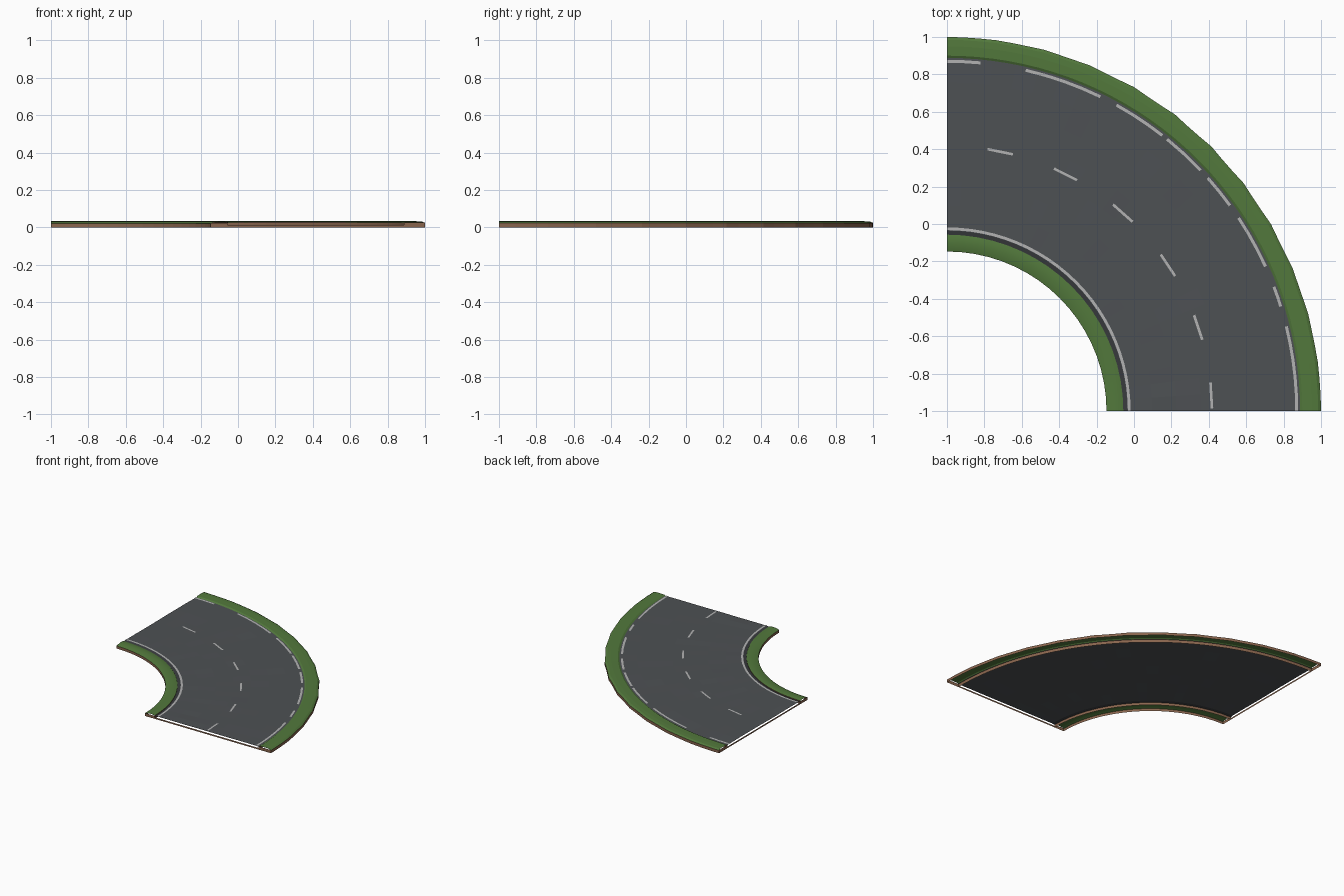
import bpy, math, random

if "Cube" in bpy.data.objects:
    bpy.data.objects.remove(bpy.data.objects["Cube"])
random.seed(4)
CX = CY = -1.0          # centre of the bend


def material(name, rgb):
    m = bpy.data.materials.new(name)
    m.diffuse_color = (*rgb, 1)
    m.use_nodes = True
    m.node_tree.nodes["Principled BSDF"].inputs["Base Color"].default_value = m.diffuse_color
    return m


ASPHALT = material("asphalt", (0.075, 0.082, 0.088))
GUTTER = material("dark_asphalt", (0.04, 0.043, 0.047))
GRASS = material("grass", (0.085, 0.19, 0.045))
EARTH = material("earth", (0.25, 0.13, 0.075))
PAINT = material("paint", (0.45, 0.45, 0.45))


def make(name, verts, faces, mat, smooth=False):
    me = bpy.data.meshes.new(name)
    me.from_pydata(verts, [], faces)
    me.materials.append(mat)
    ob = bpy.data.objects.new(name, me)
    bpy.context.collection.objects.link(ob)
    for p in me.polygons:
        p.use_smooth = smooth
    return ob


def polar(r, deg, z):
    a = math.radians(deg)
    return (CX + r * math.cos(a), CY + r * math.sin(a), z)


def wave(deg):
    return math.sin(math.radians(deg * 24)) * math.sin(math.radians(2 * deg))


def sweep(name, profile, mat, n=30, a0=0, a1=90, wobble=(), bump=0.0, smooth=False):
    """Sweep an (r, z) profile around the bend; profile runs inside to outside."""
    verts, faces, k = [], [], len(profile)
    for i in range(n + 1):
        deg = a0 + (a1 - a0) * i / n
        for j, (r, z) in enumerate(profile):
            dr = -0.007 * abs(wave(deg)) if j in wobble else 0
            dz = random.uniform(-bump, bump) if 0 < j < k - 1 else 0
            verts.append(polar(r + dr, deg, z + dz))
    for i in range(n):
        for j in range(k - 1):
            a = i * k + j
            faces.append((a, a + 1, a + k + 1, a + k))
    return make(name, verts, faces, mat, smooth)


# faceted road surface, open underneath
sweep("road_surface", [(0.965, 0.026)] + [(0.965 + 0.132 * i, 0.0265) for i in range(1, 7)]
      + [(1.895, 0.025)], ASPHALT, n=24, bump=0.0012)
sweep("inner_gutter", [(0.94, 0.021), (0.965, 0.026)], GUTTER, n=24)

# grass verges with rounded outer lips
sweep("inner_verge", [(0.853, 0.021), (0.872, 0.027), (0.90, 0.031), (0.925, 0.031), (0.943, 0.027)],
      GRASS, n=18, smooth=True)
sweep("outer_verge", [(1.888, 0.025), (1.90, 0.032), (1.95, 0.033), (1.985, 0.031), (2.0, 0.023)],
      GRASS, n=36, wobble=(3, 4))

# earth walls hanging below the edges
sweep("inner_earth_wall", [(0.853, 0), (0.853, 0.021)], EARTH, n=18)
sweep("inner_road_wall", [(0.943, 0), (0.943, 0.027)], EARTH, n=18)
sweep("outer_road_wall", [(1.888, 0), (1.888, 0.025)], EARTH, n=36)
sweep("outer_earth_wall", [(2.0, 0), (2.0, 0.023)], EARTH, n=36, wobble=(0, 1))

# end walls: full height under the verges, a low sill under the road
for side, deg in (("front", 0), ("left", 90)):
    for part, r0, r1, h in (("inner_verge", 0.853, 0.943, 0.024), ("road", 0.943, 1.888, 0.013),
                            ("outer_verge", 1.888, 2.0, 0.026)):
        make(f"{side}_{part}_end_wall", [polar(r0, deg, 0), polar(r1, deg, 0),
             polar(r1, deg, h), polar(r0, deg, h)], [(0, 1, 2, 3)], EARTH)

# painted edge lines
sweep("inner_edge_line", [(0.967, 0.0285), (0.982, 0.0285)], PAINT, n=24)
OUTER = [(0, 14), (17.4, 20.8), (24.4, 33.5), (36, 41.8), (43.5, 51), (52, 61), (64, 77), (84.5, 90)]
for i, (a, b) in enumerate(OUTER):
    sweep(f"outer_edge_line_{i + 1}", [(1.862, 0.0285), (1.878, 0.0285)], PAINT,
          n=max(2, round((b - a) / 3)), a0=a, a1=b)

# centre dashes
for i in range(6):
    a = 0.6 + 15 * i
    sweep(f"centre_dash_{i + 1}", [(1.41, 0.0285), (1.424, 0.0285)], PAINT, n=1, a0=a, a1=a + 5.6)
